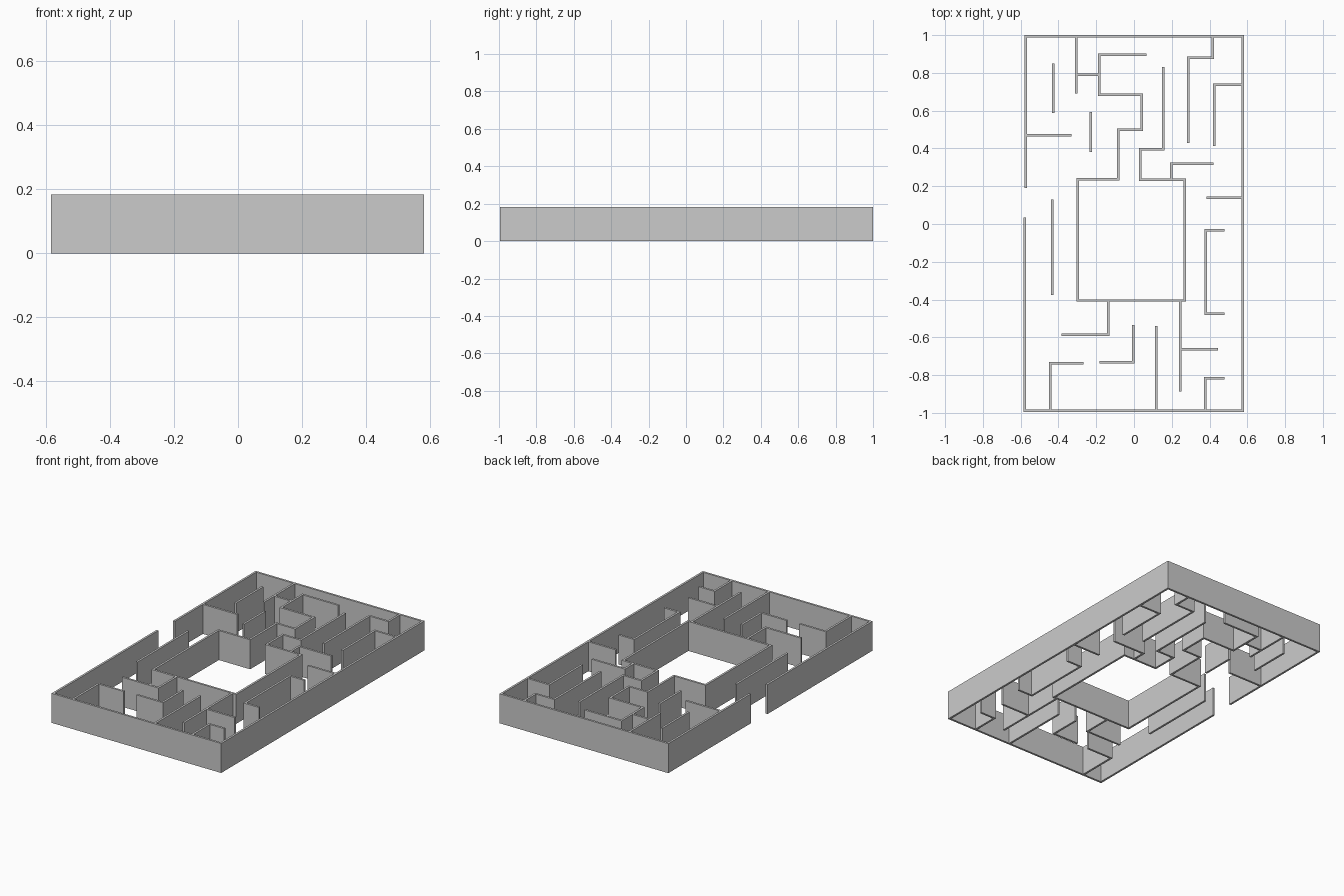
import bpy, bmesh
from mathutils import Vector

if "Cube" in bpy.data.objects:
    bpy.data.objects.remove(bpy.data.objects["Cube"])

HEIGHT = 0.183
HALF = 0.0065  # half the wall thickness


def wall(name, pts):
    """Mitred wall of constant thickness following an axis-aligned path."""
    p = [Vector(q) for q in pts]
    dirs = [(b - a).normalized() for a, b in zip(p, p[1:])]
    normals = [Vector((-d.y, d.x)) for d in dirs]
    bm = bmesh.new()
    rings = []
    for i, q in enumerate(p):
        n0, n1 = normals[max(i - 1, 0)], normals[min(i, len(dirs) - 1)]
        off = (n0 + n1) / (1 + n0.dot(n1)) * HALF
        rings.append([bm.verts.new((c.x, c.y, z)) for c, z in
                      ((q + off, 0), (q - off, 0), (q - off, HEIGHT), (q + off, HEIGHT))])
    for a, b in zip(rings, rings[1:]):
        for k in range(4):
            j = (k + 1) % 4
            bm.faces.new((a[k], a[j], b[j], b[k]))
    bm.faces.new(rings[0])
    bm.faces.new(rings[-1][::-1])
    bmesh.ops.recalc_face_normals(bm, faces=bm.faces)
    mesh = bpy.data.meshes.new(name)
    bm.to_mesh(mesh)
    bm.free()
    bpy.context.collection.objects.link(bpy.data.objects.new(name, mesh))


# Perimeter with the entrance gap on the left
wall("outer_wall", [(-.572, .19), (-.572, .9935), (.575, .9935), (.575, -.989),
                    (-.578, -.989), (-.578, .035)])

# Central court with the winding passages that lead to it
wall("court_wall", [(.066, .896), (-.183, .896), (-.183, .684), (.042, .684),
                    (.042, .499), (-.084, .499), (-.084, .236), (-.299, .236),
                    (-.299, -.405), (.269, -.405), (.269, .234), (.032, .234),
                    (.032, .395), (.154, .395), (.154, .83)])

# Inner walls of the back half
back_walls = [
    [(-.306, .987), (-.306, .69)],
    [(-.30, .79), (-.19, .79)],
    [(.197, .24), (.197, .32), (.42, .32)],
    [(.417, .987), (.417, .88), (.288, .88), (.288, .428)],
    [(.569, .737), (.425, .737), (.425, .412)],
    [(.383, .14), (.569, .14)],
    [(-.428, .85), (-.428, .587)],
    [(-.23, .592), (-.23, .38)],
    [(-.566, .47), (-.33, .47)],
]

# Inner walls of the front half
front_walls = [
    [(.48, -.032), (.38, -.032), (.38, -.474), (.48, -.474)],
    [(-.433, .13), (-.433, -.375)],
    [(-.137, -.411), (-.137, -.586), (-.383, -.586)],
    [(-.005, -.535), (-.005, -.732), (-.182, -.732)],
    [(-.267, -.736), (-.443, -.736), (-.443, -.983)],
    [(.119, -.54), (.119, -.983)],
    [(.246, -.411), (.246, -.888)],
    [(.252, -.663), (.446, -.663)],
    [(.48, -.817), (.377, -.817), (.377, -.983)],
]

for label, group in (("back", back_walls), ("front", front_walls)):
    for i, path in enumerate(group, 1):
        wall(f"{label}_inner_wall_{i}", path)
